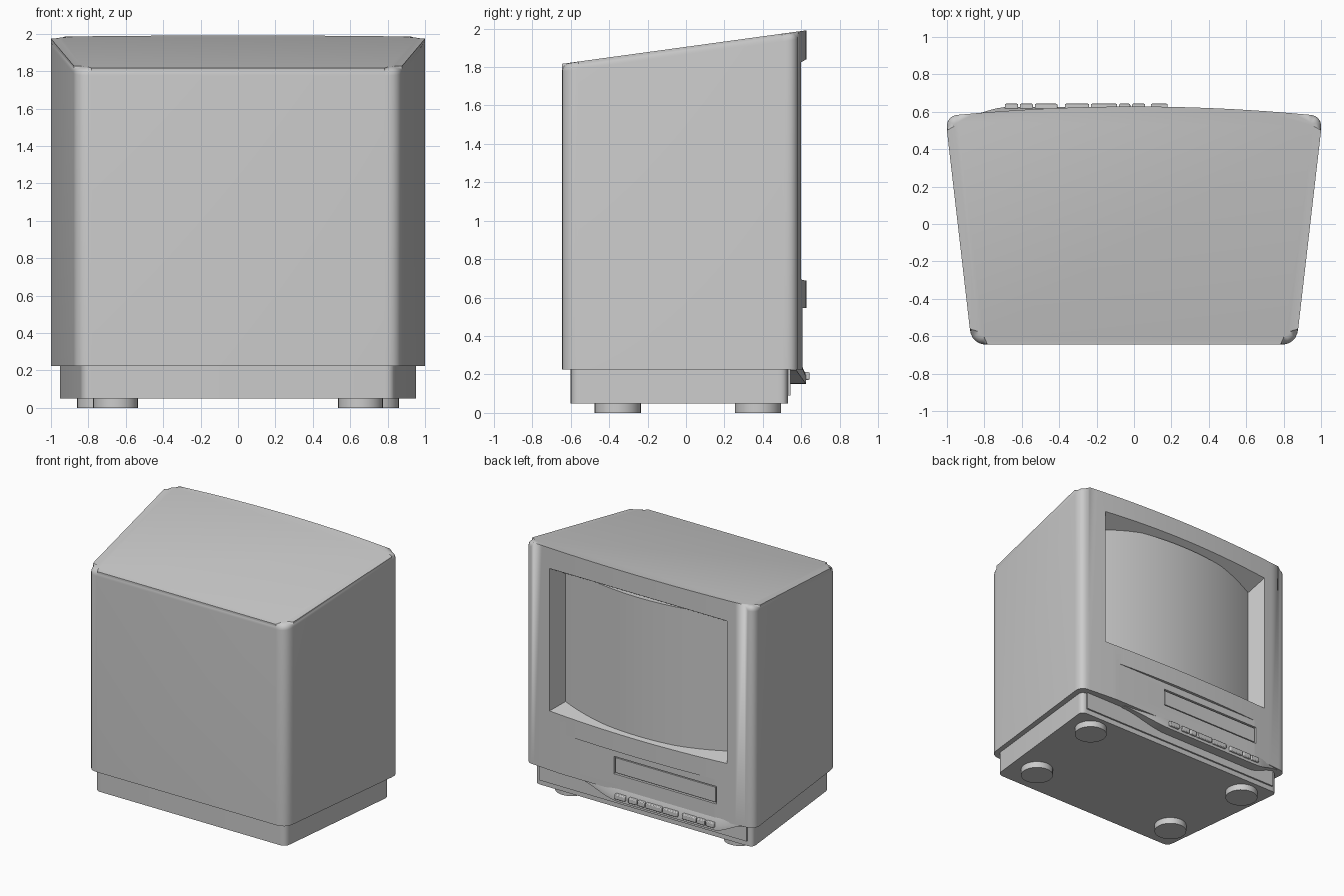
import bpy, bmesh, math
from mathutils import Vector

if "Cube" in bpy.data.objects:
    bpy.data.objects.remove(bpy.data.objects["Cube"])


def finish(bm, name, angle=30):
    bmesh.ops.recalc_face_normals(bm, faces=bm.faces)
    me = bpy.data.meshes.new(name)
    bm.to_mesh(me)
    bm.free()
    ob = bpy.data.objects.new(name, me)
    bpy.context.collection.objects.link(ob)
    smooth(ob, angle)
    return ob


def smooth(ob, angle=30):
    bpy.ops.object.select_all(action='DESELECT')
    ob.select_set(True)
    bpy.context.view_layer.objects.active = ob
    bpy.ops.object.shade_smooth_by_angle(angle=math.radians(angle))


def cut(ob, cutter):
    mod = ob.modifiers.new("cut", 'BOOLEAN')
    mod.operation, mod.solver, mod.object = 'DIFFERENCE', 'EXACT', cutter
    bpy.context.view_layer.objects.active = ob
    bpy.ops.object.modifier_apply(modifier=mod.name)
    bpy.data.objects.remove(cutter)


def loft(sections, name, angle=30):
    """Join rings of equal length and cap both ends."""
    bm = bmesh.new()
    rings = [[bm.verts.new(p) for p in s] for s in sections]
    n = len(rings[0])
    for a, b in zip(rings, rings[1:]):
        for i in range(n):
            bm.faces.new((a[i], a[(i + 1) % n], b[(i + 1) % n], b[i]))
    bm.faces.new(rings[0])
    bm.faces.new(rings[-1])
    return finish(bm, name, angle)


def box(name, x, y, z, bevel=0):
    o = loft([[(x[0], y[0], h), (x[1], y[0], h), (x[1], y[1], h), (x[0], y[1], h)]
              for h in z], name)
    if bevel:
        m = o.modifiers.new("bevel", 'BEVEL')
        m.width, m.segments = bevel, 2
    return o


def corner(p, a, b, r, n=6):
    """Rounded corner at p between neighbours a and b."""
    p, a, b = Vector(p), Vector(a), Vector(b)
    s, e = p + (a - p).normalized() * r, p + (b - p).normalized() * r
    return [s * (1 - t) ** 2 + p * 2 * t * (1 - t) + e * t * t
            for t in (i / n for i in range(n + 1))]


def plan(xb, yb, xf, yf, r, bulge):
    """Tapered outline with rounded corners and a bowed screen side."""
    c = [(-xb, yb), (xb, yb), (xf, yf), (-xf, yf)]
    pts = []
    for i in range(4):
        pts += corner(c[i], c[i - 1], c[(i + 1) % 4], r)
        if i == 2 and bulge:
            w = xf - r
            for k in range(1, 24):
                x = w * (1 - k / 12)
                pts.append(Vector((x, yf + bulge * (1 - (x / w) ** 2))))
    return pts


def prism(name, pts, z0, top, bevel):
    bm = bmesh.new()
    lo = [bm.verts.new((p.x, p.y, z0)) for p in pts]
    hi = [bm.verts.new((p.x, p.y, top(p.y))) for p in pts]
    n = len(pts)
    bm.faces.new(lo)
    lid = bm.faces.new(hi)
    for i in range(n):
        j = (i + 1) % n
        bm.faces.new((lo[i], lo[j], hi[j], hi[i]))
    if bevel:
        bmesh.ops.bevel(bm, geom=list(lid.edges), offset=bevel, segments=4,
                        profile=0.5, affect='EDGES')
    return finish(bm, name)


# cabinet: tapered shell with sloping top
cabinet = prism("cabinet", plan(.868, -.645, 1.01, .585, .085, .043), .225,
                lambda y: 1.82 + .137 * (y + .62), .04)

# screen opening with slanted walls
cut(cabinet, loft([[(-w, y, b), (w, y, b), (w, y, t), (-w, y, t)] for y, w, b, t in
                   ((.42, .725, .735, 1.72), (.66, .798, .68, 1.86))], "opening_cutter"))
# flat lower fascia and tape slot
cut(cabinet, box("fascia_cutter", (-.85, .85), (.605, .8), (.1, .545)))
cut(cabinet, box("slot_cutter", (-.69, .21), (.585, .8), (.352, .49)))
smooth(cabinet)

# bowed picture tube
xs = [-.77 + 1.54 * i / 32 for i in range(33)]
loft([[(x, .43, .70), (x, .445 + .15 * (1 - (x / .77) ** 2), .70),
       (x, .445 + .15 * (1 - (x / .77) ** 2), 1.80), (x, .43, 1.80)] for x in xs], "screen")

# tape door
box("tape_door", (-.68, .2), (.56, .6), (.362, .48))


# control ledge: swells out of the lower front edge
def ease(a, b, x):
    t = max(0, min(1, (x - a) / (b - a)))
    return t * t * (3 - 2 * t)


rings = []
for i in range(41):
    x = -.92 + 1.5 * i / 40
    t = ease(-.92, -.68, x) * ease(.58, .15, x)
    yf = .575 + .05 * t
    rings.append([(x, .5, .275), (x, .575 + .02 * t, .265), (x, yf, .225 - .03 * t),
                  (x, yf, .22 - .07 * t), (x, .5, .22 - .07 * t)])
loft(rings, "control_ledge")

# push buttons
for i, (a, b) in enumerate(((-.69, -.62), (-.61, -.54), (-.53, -.41), (-.37, -.24),
                            (-.23, -.09), (-.08, -.02), (-.01, .06), (.09, .18))):
    box(f"button_{i + 1}", (a, b), (.59, .643), (.172, .212), .006)

# plinth with front lip
prism("plinth", plan(.835, -.6, .957, .53, .05, 0), .05, lambda y: .23, 0)
box("plinth_lip", (-.91, .91), (.45, .543), (.09, .23))

# round feet
for y, x in ((-.355, .655), (.375, .74)):
    for s in (-1, 1):
        bm = bmesh.new()
        bmesh.ops.create_cone(bm, cap_ends=True, segments=32, radius1=.12, radius2=.12, depth=.055)
        bmesh.ops.translate(bm, verts=bm.verts, vec=(s * x, y, .0275))
        finish(bm, "foot")
